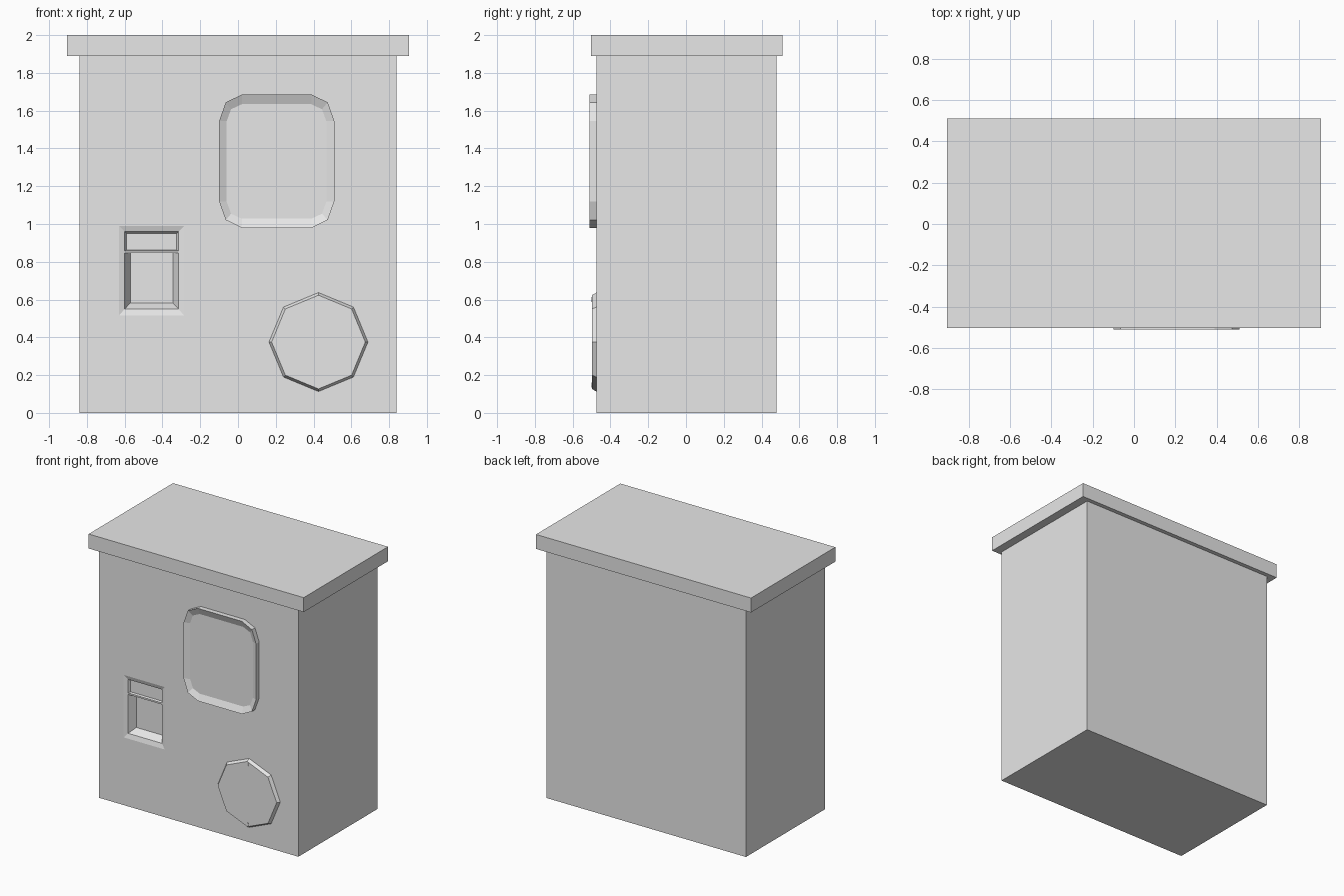
import bpy
import bmesh
import math

cube = bpy.data.objects.get("Cube")
if cube:
    bpy.data.objects.remove(cube, do_unlink=True)

grey = bpy.data.materials.new("plain grey")
grey.use_nodes = True
grey.diffuse_color = (0.8, 0.8, 0.8, 1)
grey.node_tree.nodes["Principled BSDF"].inputs["Base Color"].default_value = (0.8, 0.8, 0.8, 1)

FRONT = -0.474  # front wall of the cabinet


def loft(name, loops):
    """Join matching closed loops of 3D points into a capped solid."""
    bm = bmesh.new()
    rings = [[bm.verts.new(p) for p in loop] for loop in loops]
    for a, b in zip(rings, rings[1:]):
        for i in range(len(a)):
            j = (i + 1) % len(a)
            bm.faces.new((a[i], a[j], b[j], b[i]))
    bm.faces.new(rings[0])
    bm.faces.new(rings[-1])
    bmesh.ops.recalc_face_normals(bm, faces=bm.faces)
    mesh = bpy.data.meshes.new(name)
    bm.to_mesh(mesh)
    bm.free()
    mesh.materials.append(grey)
    obj = bpy.data.objects.new(name, mesh)
    bpy.context.collection.objects.link(obj)
    return obj


def rect(x0, x1, z0, z1, y):
    return [(x0, y, z0), (x1, y, z0), (x1, y, z1), (x0, y, z1)]


def ring(x, z, r, y, sides=8):
    steps = [math.tau * i / sides for i in range(sides)]
    return [(x + r * math.sin(a), y, z + r * math.cos(a)) for a in steps]


def rounded(x0, x1, z0, z1, rx, rz, y):
    """Rectangle with two-segment rounded corners."""
    corners = [(x1 - rx, z1 - rz), (x0 + rx, z1 - rz), (x0 + rx, z0 + rz), (x1 - rx, z0 + rz)]
    pts = []
    for q, (cx, cz) in enumerate(corners):
        for s in range(3):
            a = math.pi / 2 * (q + s / 2)
            pts.append((cx + rx * math.cos(a), y, cz + rz * math.sin(a)))
    return pts


# Cabinet and overhanging lid
cabinet = loft("cabinet", [rect(-0.84, 0.84, 0, 1.89, y) for y in (FRONT, 0.479)])
loft("lid", [rect(-0.905, 0.905, 1.89, 2, y) for y in (-0.503, 0.511)])

# Return tray pocket with a chamfered mouth and tapered walls
mouth = (-0.63, -0.285, 0.515, 0.99)
opening = (-0.6, -0.315, 0.55, 0.96)
pocket = loft("tray_cutter", [
    rect(*mouth, FRONT - 0.05),
    rect(*mouth, FRONT),
    rect(*opening, FRONT + 0.01),
    rect(-0.57, -0.345, 0.582, 0.93, FRONT + 0.065),
])
pocket.hide_render = True
pocket.hide_viewport = True
cut = cabinet.modifiers.new("tray", "BOOLEAN")
cut.operation = "DIFFERENCE"
cut.solver = "EXACT"
cut.object = pocket

# Tray flap with a lip along its lower edge
profile = [(-0.447, 0.96), (-0.447, 0.862), (-0.465, 0.858),
           (-0.465, 0.846), (-0.405, 0.846), (-0.405, 0.96)]
loft("tray_flap", [[(x, y, z) for y, z in profile] for x in (-0.6, -0.315)])

# Raised panel with a shallow dished face
loft("display_panel", [
    rounded(-0.1, 0.51, 0.98, 1.685, 0.12, 0.14, FRONT + 0.01),
    rounded(-0.1, 0.51, 0.98, 1.685, 0.12, 0.14, -0.511),
    rounded(-0.06, 0.468, 1.028, 1.634, 0.08, 0.09, -0.49),
])

# Eight-sided access cover and its two screws
loft("access_cover", [ring(0.426, 0.375, 0.262, FRONT + 0.01),
                      ring(0.426, 0.375, 0.262, FRONT),
                      ring(0.426, 0.375, 0.248, -0.498)])
for side, z in (("upper", 0.6), ("lower", 0.148)):
    loft(side + "_screw", [ring(0.426, z, 0.013, y) for y in (-0.49, -0.501)])
